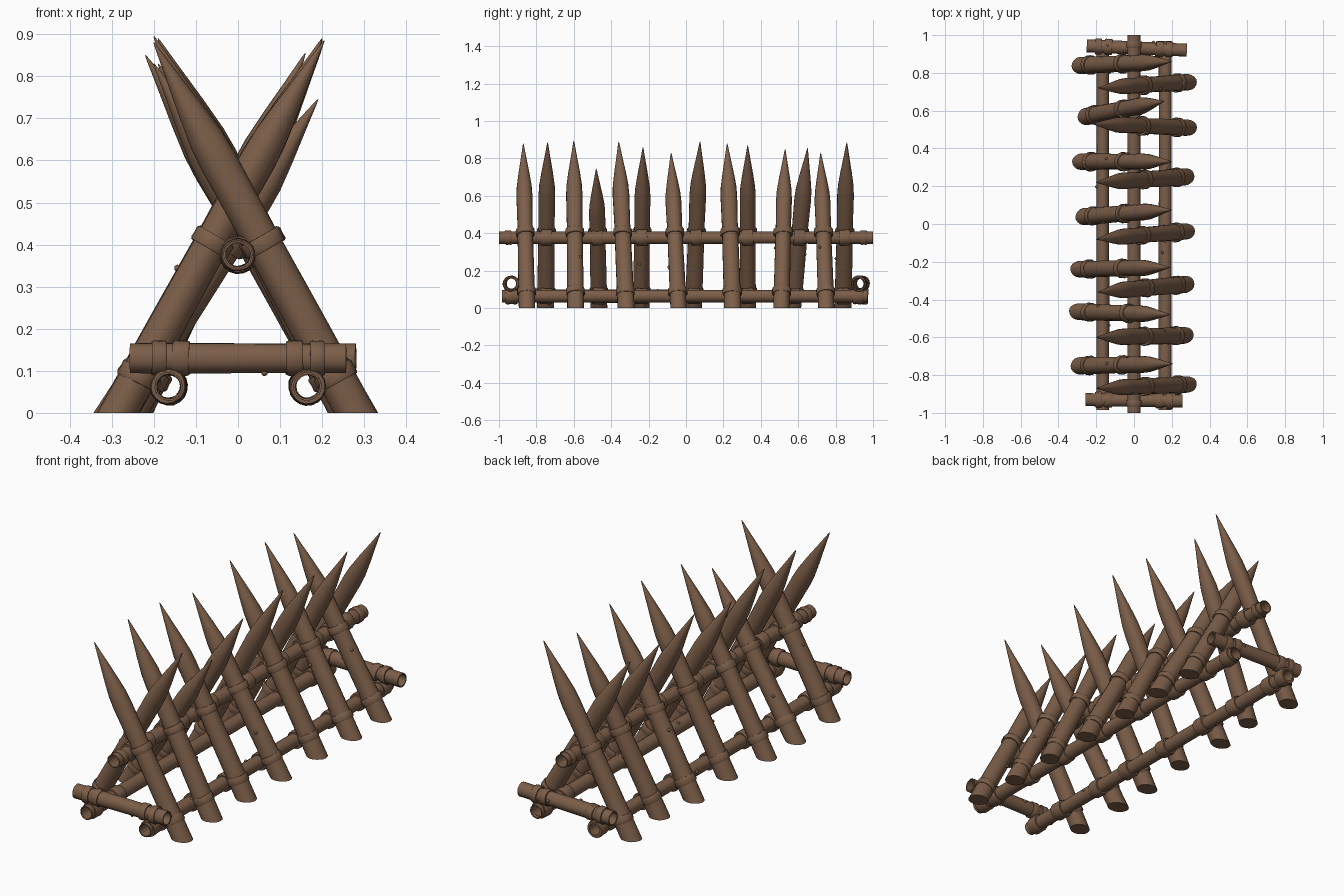
import bpy, bmesh, math, random
from mathutils import Vector

rng = random.Random(4)
if "Cube" in bpy.data.objects:
    bpy.data.objects.remove(bpy.data.objects["Cube"])

wood = bpy.data.materials.new("brown wood")
wood.use_nodes = True
brown = (0.2, 0.112, 0.066, 1)
wood.diffuse_color = brown
wood.node_tree.nodes["Principled BSDF"].inputs["Base Color"].default_value = brown

SIDES = 18


def finish(name, bm):
    bmesh.ops.recalc_face_normals(bm, faces=bm.faces)
    mesh = bpy.data.meshes.new(name)
    bm.to_mesh(mesh)
    bm.free()
    mesh.materials.append(wood)
    ob = bpy.data.objects.new(name, mesh)
    bpy.context.collection.objects.link(ob)
    bpy.ops.object.select_all(action='DESELECT')
    bpy.context.view_layer.objects.active = ob
    ob.select_set(True)
    bpy.ops.object.shade_smooth_by_angle(angle=math.radians(40))
    return ob


def lathe(bm, start, end, profile, wobble=0.03, loop=False, ground=False):
    """Sweep (fraction, radius) pairs around the line from start to end."""
    start, end = Vector(start), Vector(end)
    axis = (end - start).normalized()
    u = axis.orthogonal().normalized()
    v = axis.cross(u)
    phase = rng.uniform(0, math.tau)
    rings = []
    for t, r in profile:
        ring = []
        for i in range(SIDES):
            a = math.tau * i / SIDES
            rr = r * (1 + wobble * math.cos(2 * a + phase) + wobble * 0.5 * math.cos(5 * a + phase))
            p = start.lerp(end, t) + (u * math.cos(a) + v * math.sin(a)) * rr
            if ground and t == 0:
                p -= axis * (p.z / axis.z)
            ring.append(bm.verts.new(p))
        rings.append(ring)
    pairs = list(zip(rings, rings[1:]))
    if loop:
        pairs.append((rings[-1], rings[0]))
    else:
        bm.faces.new(rings[0])
        bm.faces.new(rings[-1])
    for a, b in pairs:
        for i in range(SIDES):
            j = (i + 1) % SIDES
            bm.faces.new((a[i], a[j], b[j], b[i]))


def band(bm, centre, axis, inner, outer, width):
    """Rounded lashing wrapped around a pole."""
    centre, axis = Vector(centre), Vector(axis).normalized()
    tilt = Vector([rng.uniform(-0.06, 0.06) for _ in range(3)])
    half = (axis + tilt).normalized() * width / 2
    lathe(bm, centre - half, centre + half,
          [(0, inner), (0, outer - 0.003), (0.15, outer), (0.5, outer - 0.001),
           (0.85, outer), (1, outer - 0.003), (1, inner)], 0.025, loop=True)


def knot(bm, centre, axis, radius):
    """Little peg poking out of a pole at a random turn."""
    axis = Vector(axis).normalized()
    u = axis.orthogonal().normalized()
    v = axis.cross(u)
    a = rng.uniform(0, math.tau)
    pos = Vector(centre) + (u * math.cos(a) + v * math.sin(a)) * radius
    made = bmesh.ops.create_icosphere(bm, subdivisions=2, radius=0.008)
    bmesh.ops.translate(bm, verts=made["verts"], vec=pos)


# Stakes: side, base x, base y, tip x, tip y, tip z
stakes = [
    (1, 0.28, 0.75, 0.19, 0.72, 0.83), (1, 0.28, 0.51, 0.22, 0.53, 0.85),
    (1, 0.27, 0.25, 0.2, 0.22, 0.88), (1, 0.27, -0.04, 0.2, -0.08, 0.83),
    (1, 0.27, -0.32, 0.19, -0.36, 0.89), (1, 0.265, -0.59, 0.2, -0.6, 0.895),
    (1, 0.28, -0.85, 0.2, -0.87, 0.88),
    (-1, 0.28, 0.84, 0.2, 0.86, 0.885), (-1, 0.25, 0.57, 0.16, 0.65, 0.855),
    (-1, 0.275, 0.33, 0.2, 0.33, 0.87), (-1, 0.26, 0.04, 0.2, 0.075, 0.89),
    (-1, 0.285, -0.24, 0.19, -0.23, 0.86), (-1, 0.29, -0.465, 0.19, -0.48, 0.745),
    (-1, 0.285, -0.75, 0.205, -0.74, 0.885)]
STAKE_R = 0.044
stake_shape = [(0, 0.045), (0.25, 0.044), (0.5, 0.042), (0.68, 0.044), (0.74, 0.041),
               (0.82, 0.03), (0.92, 0.014), (0.985, 0.004), (1, 0.001)]

BAR_R, HOLE_R = 0.034, 0.029
TOP_Z, LOW_X, LOW_Z = 0.376, 0.165, 0.063

lashings = bmesh.new()
knots = bmesh.new()

for side, bx, by, tx, ty, tz in stakes:
    base, tip = Vector((side * bx, by, 0)), Vector((-side * tx, ty, tz))
    axis = tip - base
    bm = bmesh.new()
    lathe(bm, base, tip, stake_shape, 0.03, ground=True)
    finish("right_stake" if side < 0 else "left_stake", bm)
    # Lashings on the stake, and on the poles it leans against
    for height in (0.088, 0.405):
        p = base + axis * (height / tz)
        band(lashings, p, axis, STAKE_R - 0.006, STAKE_R + 0.007, 0.036)
    y_low = base.lerp(tip, LOW_Z / tz).y
    y_top = base.lerp(tip, TOP_Z / tz).y
    band(lashings, (side * LOW_X, y_low, LOW_Z), (0, 1, 0), HOLE_R, 0.044, 0.065)
    band(lashings, (0, y_top, TOP_Z), (0, 1, 0), HOLE_R, 0.044, 0.06)
    knot(knots, base + axis * rng.uniform(0.25, 0.4), axis, STAKE_R)


def bar(name, start, end, radius=BAR_R):
    """Hollow pole with open ends."""
    bm = bmesh.new()
    lathe(bm, start, end, [(0, HOLE_R), (0, radius), (0.3, radius * 1.02), (0.7, radius * 0.98),
                           (1, radius), (1, HOLE_R)], 0.02, loop=True)
    finish(name, bm)
    start, end = Vector(start), Vector(end)
    for t in (0.22, 0.4, 0.63, 0.8):
        knot(knots, start.lerp(end, t + rng.uniform(-0.04, 0.04)), end - start, radius)


# Long poles
bar("ridge_pole", (0, -1, TOP_Z), (0, 1, TOP_Z))
for s, name in ((-1, "right_low_pole"), (1, "left_low_pole")):
    bar(name, (s * LOW_X, -0.985, LOW_Z), (s * LOW_X, 0.97, LOW_Z))
for y in (-0.95, 0.95):
    band(lashings, (0, y, TOP_Z), (0, 1, 0), HOLE_R, 0.04, 0.035)

# Cross poles tying the ends together
for name, x0, y0, x1, y1 in (("front_cross_pole", -0.257, -0.93, 0.257, -0.937),
                             ("back_cross_pole", -0.25, 0.943, 0.28, 0.92)):
    a, b = Vector((x0, y0, 0.13)), Vector((x1, y1, 0.13))
    bar(name, a, b, 0.035)
    for s in (-1, 1):
        for x, outer, width in ((0.135, 0.042, 0.04), (0.188, 0.043, 0.035)):
            p = a.lerp(b, (s * x - x0) / (x1 - x0))
            band(lashings, p, b - a, HOLE_R, outer, width)
        y = y0 if s < 0 else y1
        band(lashings, (s * LOW_X, y, LOW_Z), (0, 1, 0), HOLE_R, 0.043, 0.06)

finish("lashings", lashings)
finish("knots", knots)
